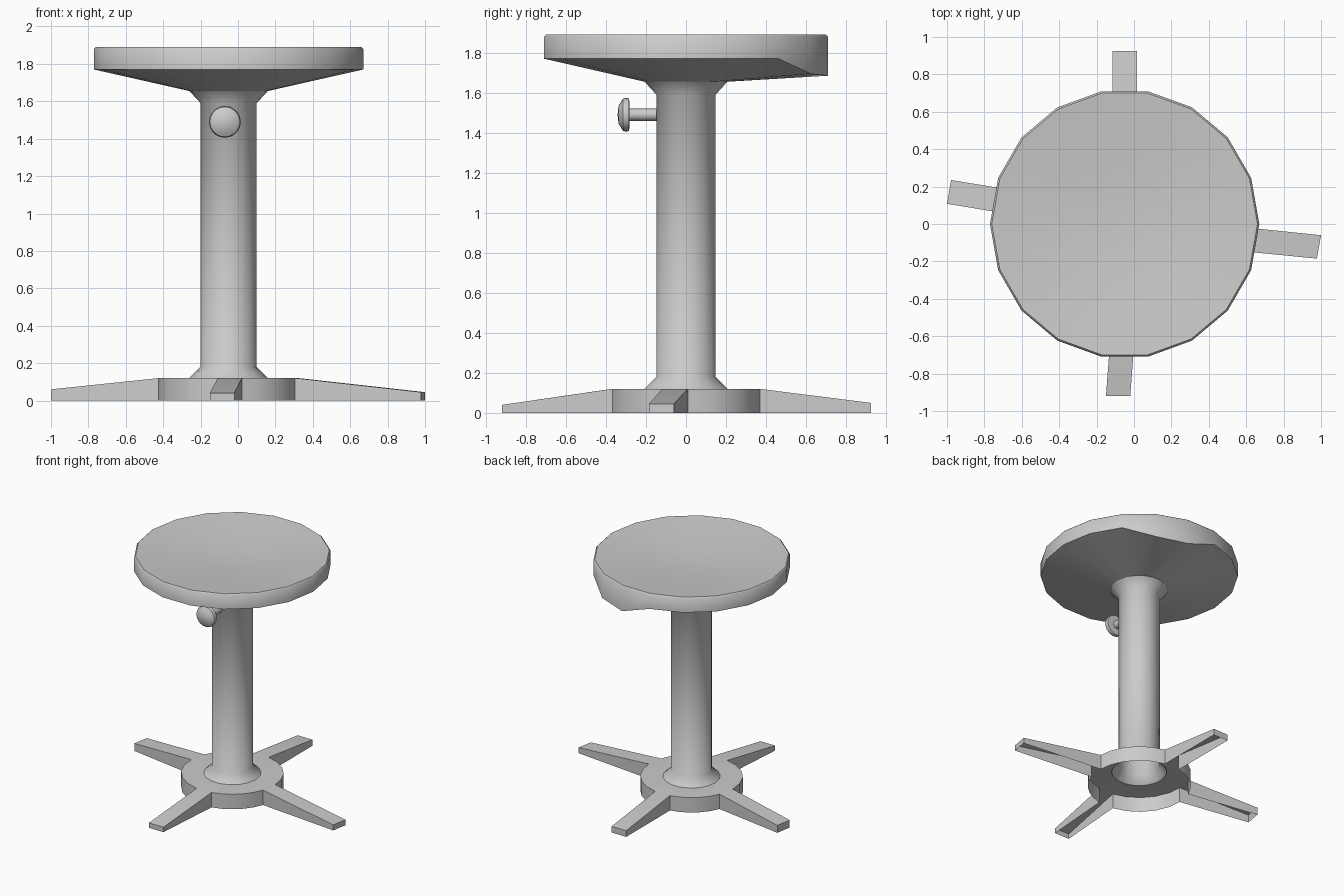
import bpy, bmesh
from math import sin, cos, radians, tau
from mathutils import Vector

if "Cube" in bpy.data.objects:
    bpy.data.objects.remove(bpy.data.objects["Cube"])

CX = -0.05  # column axis


def finish(name, bm, angle=40):
    bmesh.ops.remove_doubles(bm, verts=bm.verts, dist=0.0005)
    bmesh.ops.recalc_face_normals(bm, faces=bm.faces)
    me = bpy.data.meshes.new(name)
    bm.to_mesh(me)
    bm.free()
    ob = bpy.data.objects.new(name, me)
    bpy.context.collection.objects.link(ob)
    bpy.ops.object.select_all(action='DESELECT')
    ob.select_set(True)
    bpy.context.view_layer.objects.active = ob
    bpy.ops.object.shade_smooth_by_angle(angle=radians(angle))
    return ob


def lathe(profile, n, place):
    """Revolve (radius, height) points; place maps x, y, height to world."""
    bm = bmesh.new()
    rings = [[bm.verts.new(place(r * cos(tau * i / n), r * sin(tau * i / n), h))
              for i in range(n)] if r > 0 else [bm.verts.new(place(0, 0, h))] * n
             for r, h in profile]
    for a, b in zip(rings, rings[1:]):
        for i in range(n):
            j = (i + 1) % n
            bm.faces.new(list(dict.fromkeys((a[i], a[j], b[j], b[i]))))
    return bm, rings


def upright(x, y, h):
    return Vector((CX + x, y, h))


# Column with flared ends
bm, _ = lathe([(0.21, 0.12), (0.15, 0.18), (0.15, 1.59), (0.21, 1.655)], 18, upright)
finish("column", bm, 60)

# Dished seat, with the rim pulled down at the back
bm, rings = lathe([(0.21, 1.655), (0.72, 1.77), (0.72, 1.88), (0.71, 1.89),
                   (0.45, 1.865), (0.2, 1.845), (0, 1.84)], 18, upright)
rings[1][3].co.z = 1.695
rings[1][4].co.z = 1.685
finish("seat", bm, 50)

# Height adjustment knob on the front
bm, _ = lathe([(0.03, 0.13), (0.03, 0.282), (0.08, 0.284), (0.085, 0.298),
               (0.08, 0.315), (0.045, 0.337), (0, 0.342)], 20,
              lambda x, y, h: Vector((-0.07 + x, -h, 1.49 + y)))
finish("knob", bm)

# Hollow base: hub with four tapering legs, open underneath
# (hub angle, tip corners in counter-clockwise order, tip height)
legs = [(-8.5, (0.978, -0.185), (1.0, -0.06), 0.045),
        (90, (0.015, 0.925), (-0.115, 0.925), 0.05),
        (168, (-0.978, 0.235), (-1.0, 0.108), 0.06),
        (271, (-0.15, -0.92), (-0.02, -0.92), 0.04)]
HUB_R, HALF, STEPS = 0.375, 10, 5
bm = bmesh.new()


def polar(deg, r):
    a = radians(deg)
    return upright(r * cos(a), r * sin(a), 0.12)


def quad(*pts):
    bm.faces.new([bm.verts.new(p) for p in pts])


def wall(p, q):
    quad(p, q, (q[0], q[1], 0), (p[0], p[1], 0))


def hub_top(a, b):
    quad(polar(a, 0.2), polar(a, HUB_R), polar(b, HUB_R), polar(b, 0.2))


for k, (ang, t1, t2, z) in enumerate(legs):
    p, q = polar(ang - HALF, HUB_R), polar(ang + HALF, HUB_R)
    t1, t2 = Vector((*t1, z)), Vector((*t2, z))
    quad(p, t1, t2, q)
    for a, b in ((p, t1), (t1, t2), (t2, q)):
        wall(a, b)
    hub_top(ang - HALF, ang + HALF)
    # curved hub rim up to the next leg
    start = ang + HALF
    end = legs[(k + 1) % 4][0] - HALF + (360 if k == 3 else 0)
    for s in range(STEPS):
        a = start + (end - start) * s / STEPS
        b = start + (end - start) * (s + 1) / STEPS
        hub_top(a, b)
        wall(polar(a, HUB_R), polar(b, HUB_R))
finish("base", bm, 30)
